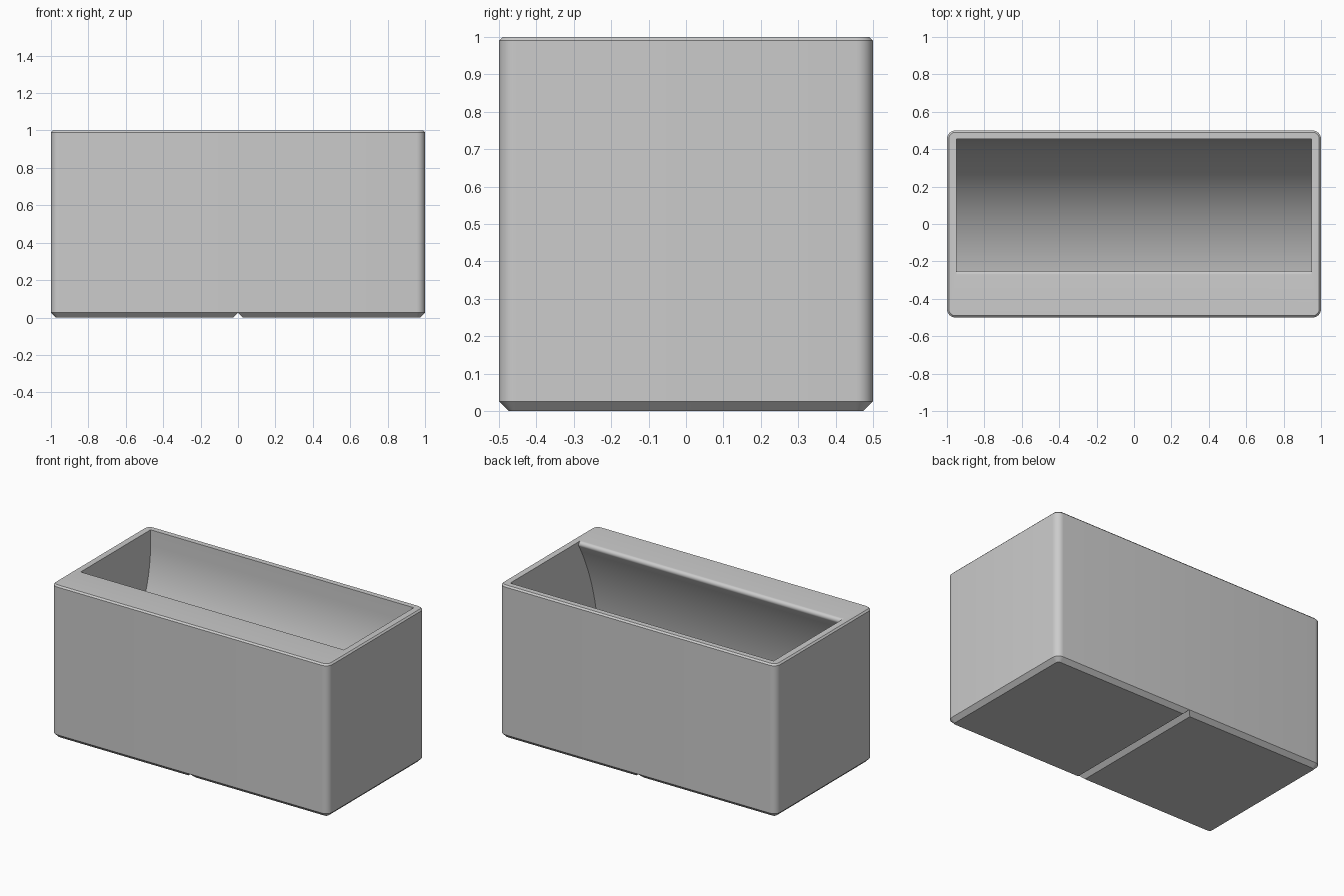
import bpy, bmesh, math

if "Cube" in bpy.data.objects:
    bpy.data.objects.remove(bpy.data.objects["Cube"])

grey = bpy.data.materials.new("light grey plastic")
grey.diffuse_color = (0.6, 0.6, 0.6, 1)
grey.use_nodes = True
grey.node_tree.nodes["Principled BSDF"].inputs["Base Color"].default_value = grey.diffuse_color


def arc(cy, cz, r, a0, a1, n):
    """Points of a circular arc, angles in degrees."""
    angles = [math.radians(a0 + (a1 - a0) * i / n) for i in range(n + 1)]
    return [(cy + r * math.cos(a), cz + r * math.sin(a)) for a in angles]


def make_object(name, bm):
    bmesh.ops.recalc_face_normals(bm, faces=bm.faces)
    mesh = bpy.data.meshes.new(name)
    bm.to_mesh(mesh)
    bm.free()
    mesh.materials.append(grey)
    obj = bpy.data.objects.new(name, mesh)
    bpy.context.collection.objects.link(obj)
    return obj


def rounded_ring(bm, inset, z, radius=0.045):
    """Rounded rectangle of vertices around the bin at one height."""
    r, pts = radius - inset, []
    for sx, sy, a in ((1, 1, 0), (-1, 1, 90), (-1, -1, 180), (1, -1, 270)):
        pts += arc(sx * (1 - radius), sy * (0.5 - radius), r, a, a + 90, 8)
    return [bm.verts.new((x, y, z)) for x, y in pts]


def prism(name, points, axis, half):
    """Extrude a profile symmetrically along x or y."""
    bm = bmesh.new()
    ends = []
    for s in (-half, half):
        ends.append([bm.verts.new((s, p, z) if axis == "x" else (p, s, z))
                     for p, z in points])
    n = len(points)
    for i in range(n):
        j = (i + 1) % n
        bm.faces.new((ends[0][i], ends[0][j], ends[1][j], ends[1][i]))
    for end in ends:
        bm.faces.new(end)
    return make_object(name, bm)


# Outer block: chamfered foot, rounded corners, fine chamfer on the rim
bm = bmesh.new()
rings = [rounded_ring(bm, i, z)
         for i, z in ((0.026, 0), (0, 0.026), (0, 0.99), (0.01, 1))]
for low, high in zip(rings, rings[1:]):
    for i in range(len(low)):
        j = (i + 1) % len(low)
        bm.faces.new((low[i], low[j], high[j], high[i]))
bm.faces.new(rings[0])
bm.faces.new(rings[-1])
body = make_object("storage_bin", bm)

# Cavity: curved scoop at the back, leaning front wall with a rounded lip
profile = [(0.455, 1.1)]
profile += arc(-0.395, 0.90, 0.85, 0, -90, 40)
profile += [(-0.455, 0.05)]
profile += arc(1.055, 0.215, 1.51, 180, 150, 16)
profile += arc(-0.27, 0.98, 0.02, -30, 90, 10)[1:]
profile += [(-0.27, 1.1)]
cavity = prism("cavity_cutter", profile, "x", 0.95)

# Groove between the two feet
groove = prism("groove_cutter", [(-0.046, -0.02), (0.046, -0.02), (0, 0.026)], "y", 0.7)

bpy.context.view_layer.objects.active = body
body.select_set(True)
for cutter in (cavity, groove):
    cutter.hide_render = True
    mod = body.modifiers.new(cutter.name, "BOOLEAN")
    mod.operation = "DIFFERENCE"
    mod.solver = "EXACT"
    mod.object = cutter
    bpy.ops.object.modifier_apply(modifier=mod.name)
    bpy.data.objects.remove(cutter)

bpy.ops.object.shade_smooth_by_angle(angle=math.radians(30))
